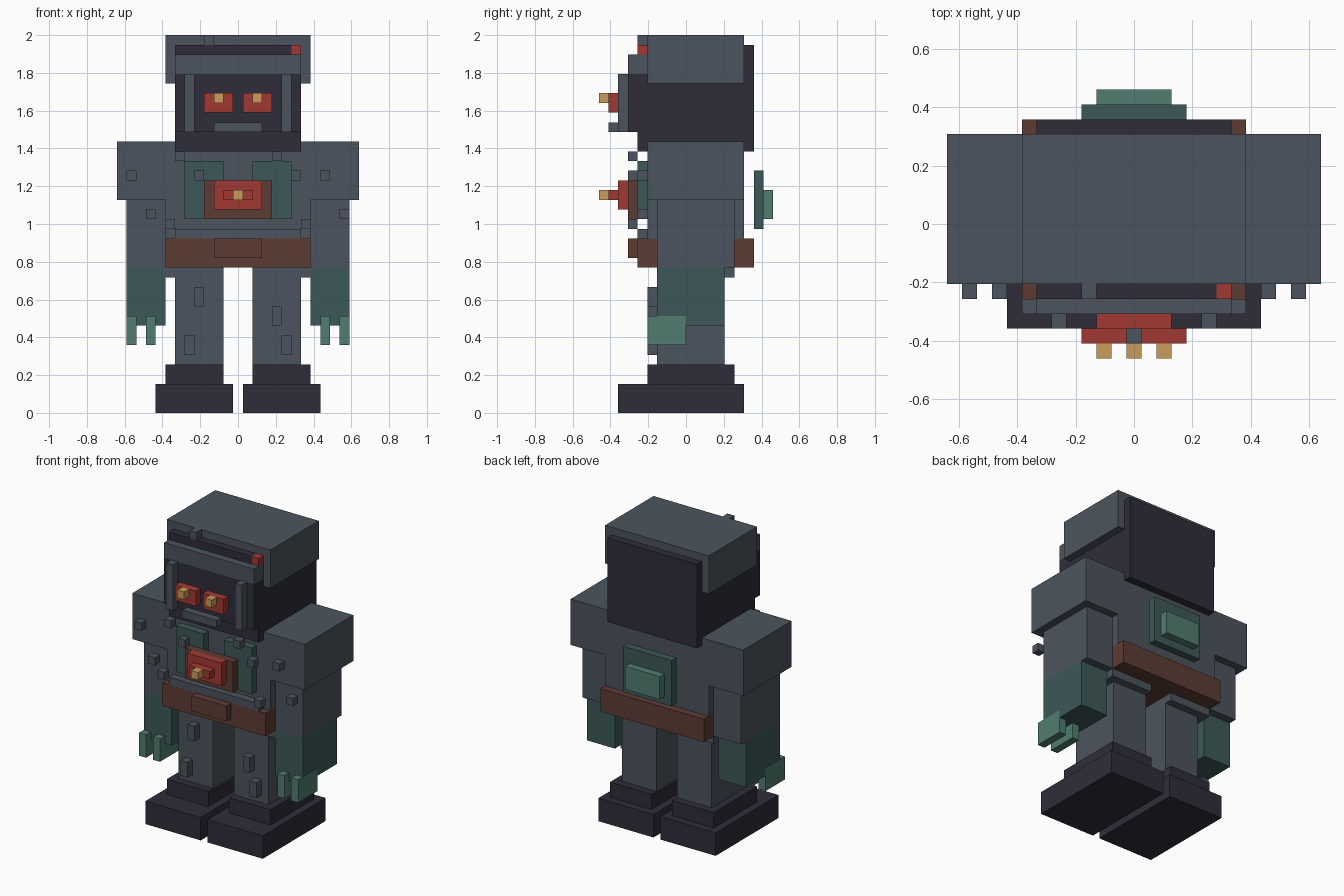
import bpy

if "Cube" in bpy.data.objects:
    bpy.data.objects.remove(bpy.data.objects["Cube"])

U = 2 / 39  # one block of the grid


def material(name, r, g, b):
    m = bpy.data.materials.new(name)
    lin = [(c / 255 / 12.92) if c < 10 else ((c / 255 + 0.055) / 1.055) ** 2.4 for c in (r, g, b)]
    m.diffuse_color = (*lin, 1)
    m.use_nodes = True
    m.node_tree.nodes["Principled BSDF"].inputs["Base Color"].default_value = m.diffuse_color
    return m


GREY = material("slate grey", 76, 84, 94)
DARK = material("dark navy", 47, 44, 58)
GREEN = material("deep green", 61, 88, 88)
MINT = material("pale green", 82, 125, 113)
BROWN = material("rust brown", 93, 60, 52)
RED = material("red", 162, 57, 51)
GOLD = material("amber", 202, 156, 91)


def box(name, mat, x, y, z):
    """Box from (min, max) ranges given in blocks."""
    verts = [(a * U, b * U, c * U) for c in z for b in y for a in x]
    faces = [(0, 2, 3, 1), (4, 5, 7, 6), (0, 1, 5, 4), (2, 6, 7, 3), (0, 4, 6, 2), (1, 3, 7, 5)]
    me = bpy.data.meshes.new(name)
    me.from_pydata(verts, [], faces)
    me.materials.append(mat)
    ob = bpy.data.objects.new(name, me)
    bpy.context.collection.objects.link(ob)


def pair(name, mat, x, y, z):
    box("right_" + name, mat, x, y, z)
    box("left_" + name, mat, (-x[1], -x[0]), y, z)


def stud(name, x, y, z, h=1):
    box(name, GREY, (x - 0.5, x + 0.5), (y, y + 1), (z, z + h))


# Feet, legs and hips
pair("foot", DARK, (0.5, 8.5), (-7, 6), (0, 3))
pair("ankle", DARK, (1.5, 7.5), (-4, 5), (3, 5))
pair("leg", GREY, (1.5, 6.5), (-3, 4), (5, 14))
pair("hip", GREY, (1.5, 7.5), (-3, 5), (14, 15))
for x, z in ((-4, 11), (-5, 6), (4, 9), (5, 6)):
    stud("leg_stud", x, -4, z, 2)

# Belt, torso and shoulders
box("belt", BROWN, (-7.5, 7.5), (-5, 7), (15, 18))
box("buckle", BROWN, (-2.5, 2.5), (-6, -5), (16, 18))
box("torso", GREY, (-7.5, 7.5), (-4, 6), (18, 28))
box("waist_strip", GREY, (-6.5, 6.5), (-5, -4), (18, 19))
pair("shoulder", GREY, (7.5, 12.5), (-4, 6), (22, 28))

# Arms, hands and fingers
pair("arm", GREY, (7.5, 11.5), (-3, 5), (15, 22))
pair("hand", GREEN, (7.5, 11.5), (-3, 4), (9, 15))
pair("outer_finger", MINT, (10.5, 11.53), (-4, 0), (7, 10))
pair("inner_finger", MINT, (8.5, 9.5), (-4, 0), (7, 10))

# Studs over arms and chest
for x, z in ((-11, 24), (-9, 20), (9, 24), (11, 20)):
    stud("arm_stud", x, -5, z)
for x, z in ((-7, 19), (7, 19), (-6, 26), (4, 26), (-4, 24), (6, 24)):
    stud("chest_stud", x, -6, z)

# Chest panel and core
pair("chest_plate", GREEN, (1.5, 5.5), (-5, -4), (20, 26))
box("core_frame", BROWN, (-3.5, 3.5), (-6, -5), (20, 24))
box("core", RED, (-2.5, 2.5), (-7, -6), (21, 24))
box("core_bar", RED, (-1.5, 1.5), (-8, -7), (22, 23))
box("core_light", GOLD, (-0.5, 0.5), (-9, -8), (22, 23))

# Back panel
box("back_plate", GREEN, (-3.5, 3.5), (7, 8), (19, 25))
box("back_vent", MINT, (-2.5, 2.5), (8, 9), (20, 23))

# Head and cap
box("head", DARK, (-6.5, 6.5), (-4, 7), (27, 38))
box("jaw", DARK, (-6.5, 6.5), (-5, -4), (27, 35))
box("face", DARK, (-6.5, 6.5), (-6, -5), (29, 35))
box("cap", GREY, (-7.5, 7.5), (-4, 6), (34, 39))
box("brow", GREY, (-6.5, 6.5), (-6, -4), (35, 37))
box("brow_slot", DARK, (-6.5, 5.5), (-5, -4), (37, 38))
box("cap_lamp", RED, (5.5, 6.5), (-5, -4), (37, 38))
stud("cap_stud", -3, -5, 38)

# Face details
pair("cheek_bar", GREY, (4.5, 5.5), (-7, -6), (29, 35))
pair("eye", RED, (0.5, 3.5), (-8, -7), (31, 33))
pair("pupil", GOLD, (1.5, 2.5), (-9, -8), (32, 33))
box("mouth", GREY, (-2.5, 2.5), (-8, -7), (29, 30))
